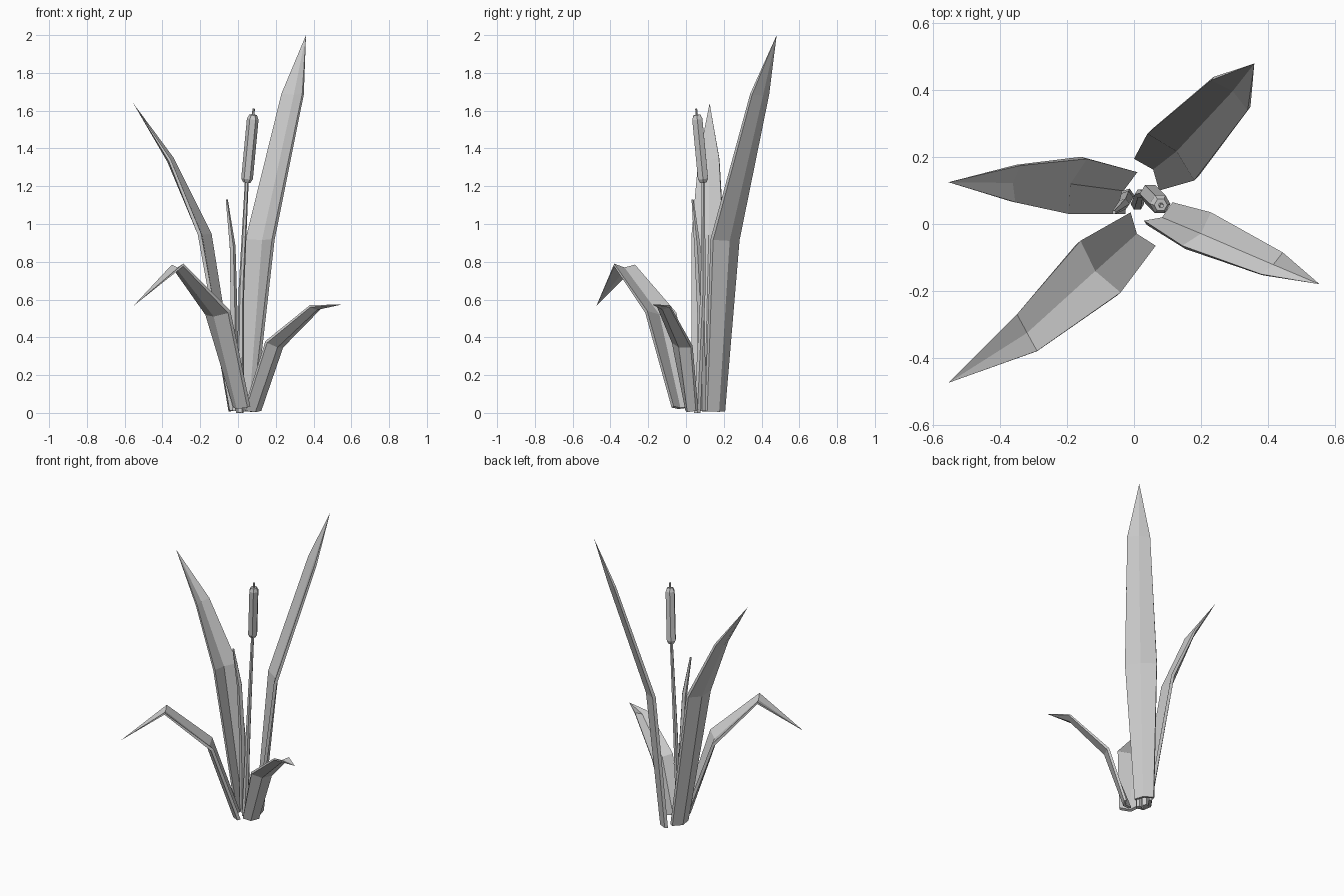
import bpy, bmesh, math
from mathutils import Vector

if "Cube" in bpy.data.objects:
    bpy.data.objects.remove(bpy.data.objects["Cube"])


def make_object(name, bm):
    bmesh.ops.recalc_face_normals(bm, faces=bm.faces)
    mesh = bpy.data.meshes.new(name)
    bm.to_mesh(mesh)
    bm.free()
    ob = bpy.data.objects.new(name, mesh)
    bpy.context.collection.objects.link(ob)
    return ob


def skin(bm, rings):
    for a, b in zip(rings, rings[1:]):
        n = len(a)
        for i in range(n):
            j = (i + 1) % n
            bm.faces.new((a[i], a[j], b[j], b[i]))


def leaf(name, sections, tip, depth=0.025, thick=0.02):
    """Folded blade: each section is a pair of edge points, keel facing outward."""
    bm = bmesh.new()
    tip = Vector(tip)
    pairs = [(Vector(l), Vector(r)) for l, r in sections]
    mids = [(l + r) / 2 for l, r in pairs] + [tip]
    out = tip - mids[0]
    out.z = 0
    sign = 1 if (pairs[0][1] - pairs[0][0]).cross(mids[1] - mids[0]).dot(out) > 0 else -1
    rings = []
    for i, (l, r) in enumerate(pairs):
        t = (mids[i + 1] - mids[i]).normalized()
        if i:
            t += (mids[i] - mids[i - 1]).normalized()
        n = (r - l).cross(t).normalized() * sign
        s = (1, 1, 0.7)[i]
        m = mids[i] + n * depth * s
        o = n * thick * s
        rings.append([bm.verts.new(p) for p in (l, m, r, r + o, m + o, l + o)])
    skin(bm, rings)
    bm.faces.new(rings[0])
    v = bm.verts.new(tip)
    for i in range(6):
        bm.faces.new((rings[-1][i], rings[-1][(i + 1) % 6], v))
    return make_object(name, bm)


def tube(name, stations, sides=6):
    """Faceted tube through (x, y, z, radius) stations."""
    bm = bmesh.new()
    pts = [Vector(s[:3]) for s in stations]
    rings = []
    for i, s in enumerate(stations):
        t = (pts[min(i + 1, len(pts) - 1)] - pts[max(i - 1, 0)]).normalized()
        u = Vector((0, 1, 0)).cross(t).normalized()
        w = t.cross(u)
        rings.append([bm.verts.new(pts[i] + s[3] * (u * math.cos(a) + w * math.sin(a)))
                      for a in (2 * math.pi * k / sides for k in range(sides))])
    skin(bm, rings)
    bm.faces.new(rings[0])
    bm.faces.new(rings[-1])
    return make_object(name, bm)


# Four broad leaves
leaf("tall_leaf", [((0.0, 0.195, 0.01), (0.075, 0.10, 0.01)),
                   ((0.04, 0.27, 0.92), (0.18, 0.13, 0.92)),
                   ((0.23, 0.43, 1.69), (0.34, 0.34, 1.69))], (0.36, 0.48, 2.0))
leaf("left_leaf", [((0.01, 0.155, 0.015), (-0.025, 0.03, 0.015)),
                   ((-0.14, 0.195, 0.95), (-0.195, 0.03, 0.95)),
                   ((-0.34, 0.175, 1.35), (-0.355, 0.065, 1.34))], (-0.555, 0.125, 1.64))
leaf("drooping_leaf", [((-0.01, 0.035, 0.035), (0.065, -0.065, 0.035)),
                       ((-0.16, -0.05, 0.53), (-0.04, -0.205, 0.54)),
                       ((-0.35, -0.27, 0.785), (-0.29, -0.38, 0.79))], (-0.555, -0.475, 0.565))
leaf("short_leaf", [((0.115, 0.065, 0.015), (0.03, 0.01, 0.015)),
                    ((0.23, 0.035, 0.355), (0.145, -0.065, 0.38)),
                    ((0.445, -0.085, 0.57), (0.38, -0.15, 0.57))], (0.555, -0.18, 0.575),
     depth=0.022, thick=0.016)

# Young shoot
tube("shoot", [(-0.02, 0.085, 0.01, 0.022), (-0.022, 0.08, 0.5, 0.02),
               (-0.03, 0.06, 0.88, 0.017), (-0.06, 0.035, 1.13, 0.006)], 5)

# Reed stalk, seed head and its tip
tube("reed_stalk", [(0.01, 0.06, 0.0, 0.02), (0.018, 0.09, 0.65, 0.015),
                    (0.047, 0.092, 1.24, 0.01)])
tube("seed_head", [(0.046, 0.092, 1.22, 0.02), (0.048, 0.09, 1.24, 0.031),
                   (0.078, 0.06, 1.555, 0.031), (0.08, 0.057, 1.578, 0.02)])
tube("seed_head_tip", [(0.08, 0.057, 1.57, 0.008), (0.083, 0.054, 1.61, 0.006)])
